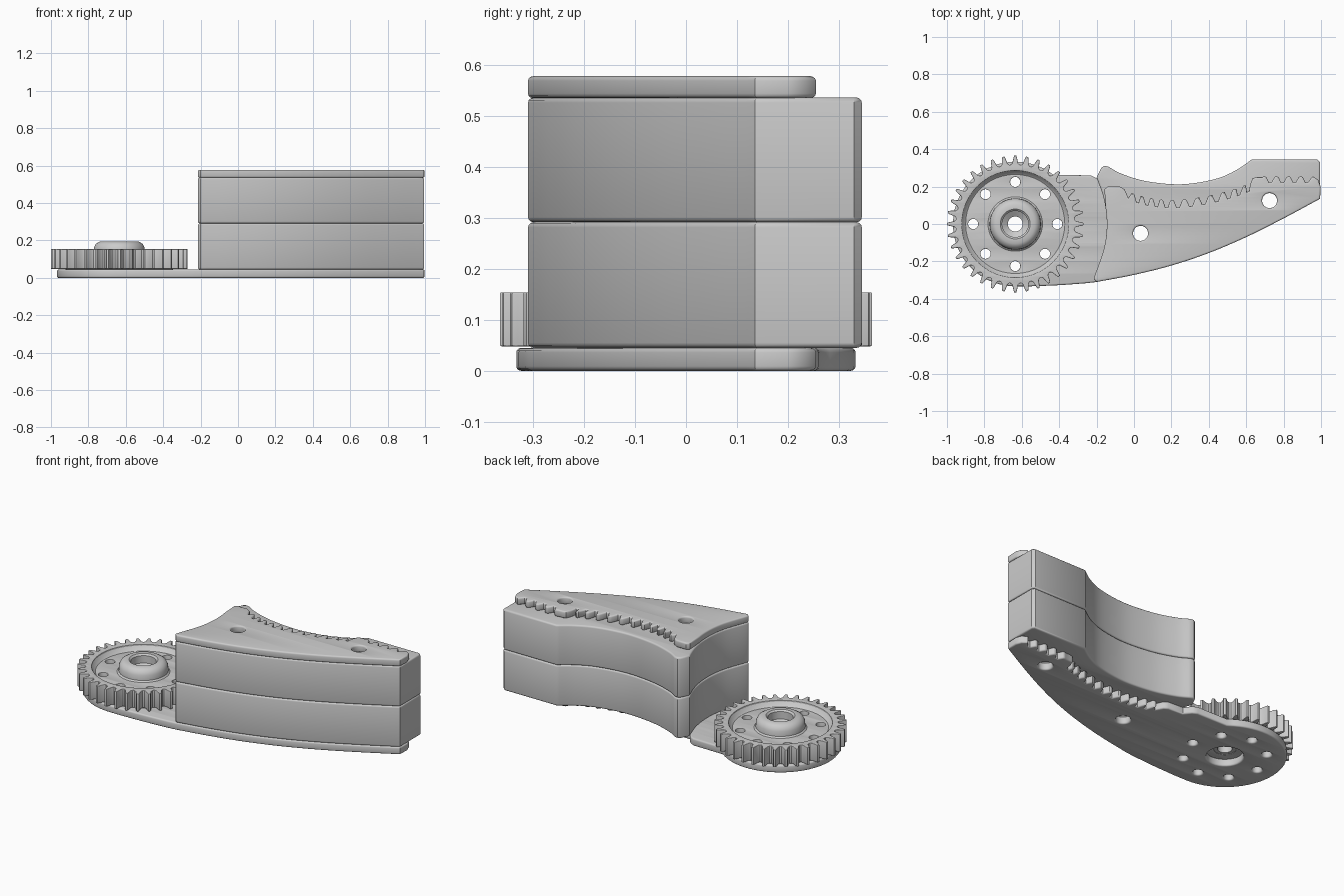
import bpy, bmesh
from math import sin, cos, pi, radians
from mathutils import Vector

if "Cube" in bpy.data.objects:
    bpy.data.objects.remove(bpy.data.objects["Cube"])

GX = -0.635                                   # gear axis


def circle(cx, cy, r, n=32):
    return [(cx + r * cos(2 * pi * i / n), cy + r * sin(2 * pi * i / n)) for i in range(n)]


def smooth(pts, n=6):
    """Catmull-Rom curve through the points."""
    p = [Vector(q) for q in pts]
    p = [2 * p[0] - p[1]] + p + [2 * p[-1] - p[-2]]
    out = []
    for a, b, c, d in zip(p, p[1:], p[2:], p[3:]):
        for i in range(n):
            t = i / n
            out.append(tuple(0.5 * (2 * b + (c - a) * t + (2 * a - 5 * b + 4 * c - d) * t * t
                                    + (3 * b - a - 3 * c + d) * t ** 3)))
    return out + [tuple(p[-2])]


def finish(ob, angle=35):
    bm = bmesh.new()
    bm.from_mesh(ob.data)
    bmesh.ops.remove_doubles(bm, verts=bm.verts, dist=0.0002)
    bmesh.ops.recalc_face_normals(bm, faces=bm.faces)
    bm.to_mesh(ob.data)
    bm.free()
    bpy.ops.object.select_all(action='DESELECT')
    ob.select_set(True)
    bpy.context.view_layer.objects.active = ob
    bpy.ops.object.shade_smooth_by_angle(angle=radians(angle))


def slab(name, loops, z0, z1, bevel):
    """Flat part from an outline plus holes, with rounded rims."""
    cu = bpy.data.curves.new(name, 'CURVE')
    cu.dimensions = '2D'
    cu.fill_mode = 'BOTH'
    cu.extrude = (z1 - z0) / 2 - bevel
    cu.bevel_depth = bevel
    cu.bevel_resolution = 2
    cu.offset = -bevel
    for loop in loops:
        s = cu.splines.new('POLY')
        s.points.add(len(loop) - 1)
        for pt, (x, y) in zip(s.points, loop):
            pt.co = (x, y, 0, 1)
        s.use_cyclic_u = True
    ob = bpy.data.objects.new(name, cu)
    bpy.context.collection.objects.link(ob)
    ob.location.z = (z0 + z1) / 2
    bpy.ops.object.select_all(action='DESELECT')
    ob.select_set(True)
    bpy.context.view_layer.objects.active = ob
    bpy.ops.object.convert(target='MESH')
    finish(bpy.context.view_layer.objects.active)


def lathe(name, prof, n=48):
    """Closed ring swept round the gear axis."""
    bm = bmesh.new()
    rings = [[bm.verts.new((GX + r * cos(2 * pi * i / n), r * sin(2 * pi * i / n), z))
              for i in range(n)] for r, z in prof]
    for a, b in zip(rings, rings[1:] + rings[:1]):
        for i in range(n):
            j = (i + 1) % n
            bm.faces.new((a[i], a[j], b[j], b[i]))
    me = bpy.data.meshes.new(name)
    bm.to_mesh(me)
    bm.free()
    ob = bpy.data.objects.new(name, me)
    bpy.context.collection.objects.link(ob)
    finish(ob)


def toothed(path, teeth, amp):
    """Blunt rack teeth along a path that is a function of t in 0..1."""
    out = []
    for k in range(teeth):
        for f, h in ((0.0, -amp), (0.22, -amp), (0.42, amp * 0.8), (0.5, amp),
                     (0.68, amp), (0.76, amp * 0.8)):
            x, y = path((k + f) / teeth)
            out.append((x, y + h))
    return out


# Shared outline pieces
front = smooth([(-0.2, -0.31), (0, -0.272), (0.2, -0.222), (0.4, -0.155),
                (0.6, -0.07), (0.8, 0.03), (0.995, 0.135)])
arc = smooth([(0.615, 0.195), (0.5, 0.155), (0.35, 0.122), (0.2, 0.108), (0.08, 0.12), (-0.03, 0.15)], 20)


def arc_at(t):
    return arc[int(t * (len(arc) - 1))]


back = ([(0.998, 0.2), (0.985, 0.235), (0.955, 0.255)]
        + toothed(lambda t: (0.93 - 0.26 * t, 0.238), 4, 0.015)
        + [(0.655, 0.25), (0.635, 0.245), (0.622, 0.215)]
        + toothed(arc_at, 11, 0.02)
        + [(-0.03, 0.14), (-0.05, 0.185), (-0.075, 0.2)])
pins = [circle(0.035, -0.05, 0.04), circle(0.725, 0.125, 0.04)]
bolts = [circle(GX + 0.225 * cos(k * pi / 4), 0.225 * sin(k * pi / 4), 0.027, 20) for k in range(8)]
left = smooth([(-0.2, 0.25), (-0.16, 0.13), (-0.145, 0), (-0.16, -0.13), (-0.208, -0.27), (-0.214, -0.295)])

# Base plate: round end under the gear running into the toothed arm
round_end = [(GX + 0.333 * cos(radians(a)), 0.333 * sin(radians(a))) for a in range(52, 271, 6)]
slab("base_plate", [round_end + smooth([(-0.55, -0.333), (-0.4, -0.327), (-0.25, -0.316)], 3)
                    + front + back + [(-0.17, 0.205), (-0.2, 0.245), (-0.23, 0.26)],
                    circle(GX, 0, 0.1)] + pins + bolts, 0, 0.045, 0.009)

# Top plate
slab("top_plate", [front + back + [(-0.14, 0.2), (-0.158, 0.185)] + left[8:]] + pins,
     0.535, 0.578, 0.009)

# Two stacked finger pads with a concave grip face
grip = smooth([(0.63, 0.345), (0.55, 0.29), (0.45, 0.245), (0.32, 0.218), (0.2, 0.213),
               (0.05, 0.232), (-0.07, 0.27), (-0.14, 0.308)])
pad = front + [(0.995, 0.33), (0.98, 0.345)] + grip + [(-0.16, 0.31), (-0.175, 0.3)] + left
slab("lower_pad", [pad] + pins, 0.045, 0.2915, 0.01)
slab("upper_pad", [pad] + pins, 0.2915, 0.536, 0.01)

# Gear: toothed rim, drilled web and stepped hub
N = 36
rim = []
for k in range(N):
    for f, r in ((-0.42, 0.318), (-0.27, 0.326), (-0.15, 0.355), (-0.09, 0.365),
                 (0.09, 0.365), (0.15, 0.355), (0.27, 0.326), (0.42, 0.318)):
        a = 2 * pi * (k + f) / N
        rim.append((GX + r * cos(a), r * sin(a)))
slab("gear_teeth", [rim, circle(GX, 0, 0.285, 64)], 0.048, 0.154, 0.003)
lathe("gear_rim_fillet", [(0.29, 0.06), (0.29, 0.15), (0.282, 0.142), (0.274, 0.128), (0.262, 0.12), (0.262, 0.06)])
slab("gear_web", [circle(GX, 0, 0.288, 64), circle(GX, 0, 0.06)] + bolts, 0.046, 0.122, 0.002)
lathe("gear_hub", [(0.04, 0.048), (0.04, 0.12), (0.07, 0.14), (0.07, 0.185), (0.08, 0.194),
                   (0.105, 0.194), (0.125, 0.182), (0.136, 0.16), (0.137, 0.13),
                   (0.15, 0.118), (0.13, 0.048)])
